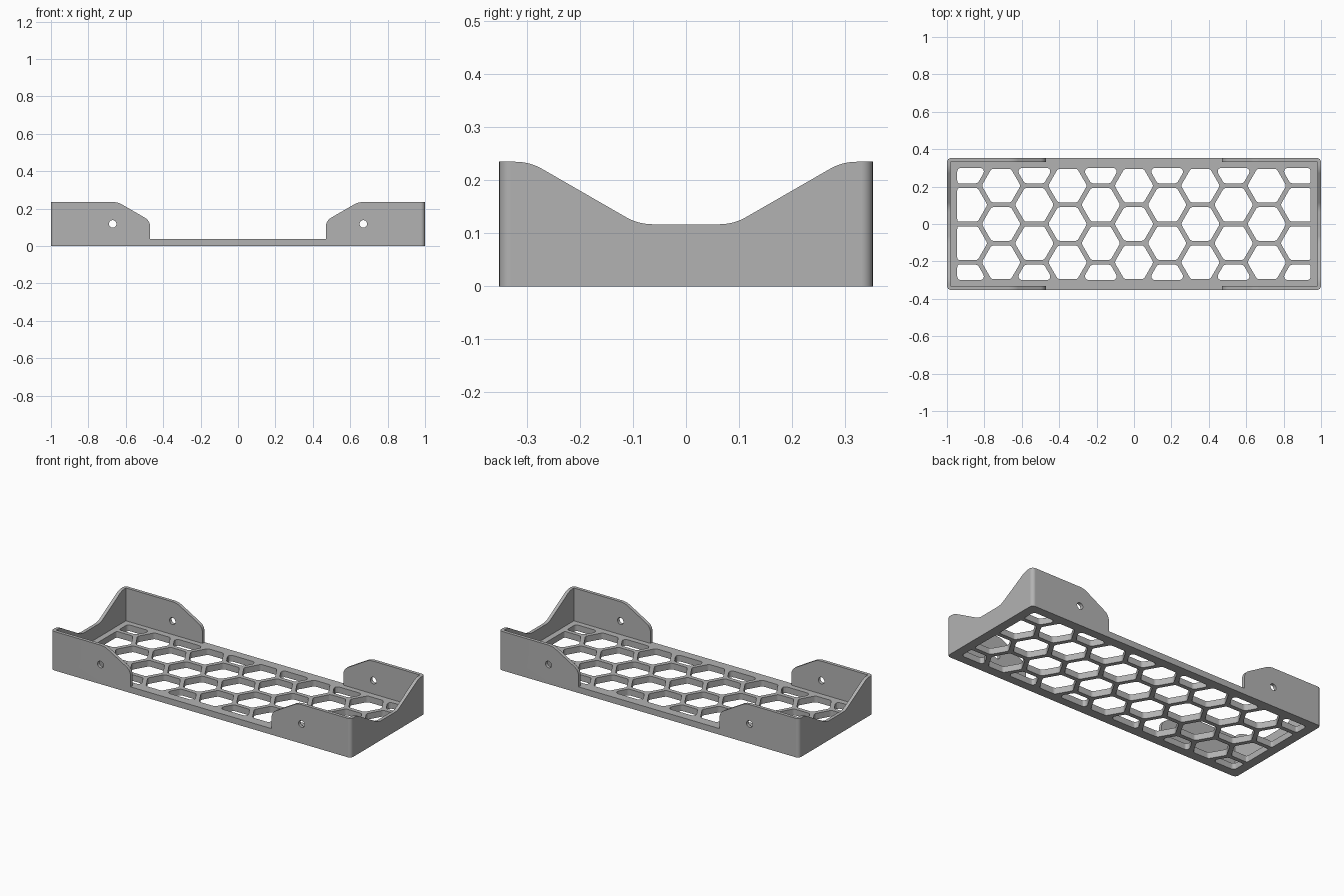
import bpy
import bmesh
import math
from mathutils import Vector

if "Cube" in bpy.data.objects:
    bpy.data.objects.remove(bpy.data.objects["Cube"])

HALF_X, HALF_Y, HEIGHT = 1.0, 0.3525, 0.235
WALL, FLOOR = 0.02, 0.037
WINDOW_X, WINDOW_Y = 0.945, 0.30
PITCH, RIB = 0.205, 0.025


def fillet(points, radii, steps=6):
    """Round each corner of a closed 2D outline."""
    out, n = [], len(points)
    for i, r in enumerate(radii):
        p = Vector(points[i])
        a = (Vector(points[i - 1]) - p)
        b = (Vector(points[(i + 1) % n]) - p)
        half = a.angle(b) / 2
        reach = min(r / math.tan(half), a.length * 0.45, b.length * 0.45)
        if r == 0 or reach < 0.001:
            out.append(p)
            continue
        a.normalize()
        b.normalize()
        center = p + (a + b).normalized() * reach / math.cos(half)
        start, end = p + a * reach - center, p + b * reach - center
        sweep = start.angle_signed(end)
        turn = math.atan2(start.y, start.x)
        for s in range(steps + 1):
            t = turn - sweep * s / steps
            out.append(center + Vector((math.cos(t), math.sin(t))) * start.length)
    return out


def clip(points, axis, limit, sign):
    """Keep the part of an outline with sign * coordinate below the limit."""
    out = []
    for i, q in enumerate(points):
        p = points[i - 1]
        dp, dq = sign * p[axis] - limit, sign * q[axis] - limit
        if dp * dq < 0:
            out.append(p.lerp(q, dp / (dp - dq)))
        if dq <= 0:
            out.append(q)
    return out


def prism(name, outlines, axis, low, high):
    """Extrude closed outlines along x, y or z into one object."""
    place = {"x": lambda u, v, w: (w, u, v),
             "y": lambda u, v, w: (u, w, v),
             "z": lambda u, v, w: (u, v, w)}[axis]
    bm = bmesh.new()
    for outline in outlines:
        face = bm.faces.new([bm.verts.new(place(p[0], p[1], low)) for p in outline])
        move = bmesh.ops.extrude_face_region(bm, geom=[face])["geom"]
        verts = [g for g in move if isinstance(g, bmesh.types.BMVert)]
        bmesh.ops.translate(bm, verts=verts, vec=place(0, 0, high - low))
    bmesh.ops.recalc_face_normals(bm, faces=bm.faces)
    mesh = bpy.data.meshes.new(name)
    bm.to_mesh(mesh)
    bm.free()
    obj = bpy.data.objects.new(name, mesh)
    bpy.context.collection.objects.link(obj)
    return obj


def cut(body, cutter):
    """Subtract a cutter from the body and discard it."""
    cutter.hide_render = True
    bpy.context.view_layer.objects.active = body
    mod = body.modifiers.new("cut", "BOOLEAN")
    mod.operation, mod.solver, mod.object = "DIFFERENCE", "EXACT", cutter
    bpy.ops.object.modifier_apply(modifier=mod.name)
    bpy.data.objects.remove(cutter)


def rectangle(x, y):
    return [(-x, -y), (x, -y), (x, y), (-x, y)]


def mirrored(half, radii):
    """Close a right-hand profile with its mirror image."""
    return fillet(half + [(-u, v) for u, v in reversed(half)], radii + radii[::-1])


# Solid block with rounded upright corners, then hollowed out
tray = prism("tray", [fillet(rectangle(HALF_X, HALF_Y), [0.022] * 4)], "z", 0, 0.3)
cut(tray, prism("pocket", [rectangle(HALF_X - WALL, HALF_Y - WALL)], "z", FLOOR, 1))

# Open gap between the long-side corner brackets
gap = mirrored([(0.47, FLOOR), (0.47, 0.135), (0.643, HEIGHT), (2, HEIGHT), (2, 1)],
               [0, 0.055, 0.1, 0, 0])
cut(tray, prism("side_gap", [gap], "y", -1, 1))

# Sloped dip in the end walls
dip = mirrored([(0.09, 0.117), (0.295, HEIGHT), (1, HEIGHT), (1, 1)], [0.1, 0.1, 0, 0])
cut(tray, prism("end_dip", [dip], "x", -2, 2))

# Screw holes through the brackets
ring = [math.tau * i / 24 for i in range(24)]
holes = [[(x + 0.02 * math.cos(t), 0.118 + 0.02 * math.sin(t)) for t in ring]
         for x in (-0.67, 0.67)]
cut(tray, prism("screw_holes", holes, "y", -1, 1))

# Honeycomb openings in the floor, trimmed to the frame
cells = []
radius = (PITCH - RIB) / math.sqrt(3)
for col in range(-5, 6):
    for row in range(-2, 3):
        x = col * PITCH * math.sqrt(3) / 2
        y = (row + 0.5 * (col % 2)) * PITCH
        cell = [Vector((x + radius * math.cos(k * math.pi / 3),
                        y + radius * math.sin(k * math.pi / 3))) for k in range(6)]
        for axis, limit in ((0, WINDOW_X), (1, WINDOW_Y)):
            for sign in (-1, 1):
                cell = clip(cell, axis, limit, sign)
        if len(cell) > 2:
            cells.append(fillet(cell, [0.02] * len(cell), 4))
cut(tray, prism("honeycomb", cells, "z", -0.5, 0.1))

# Plain grey plastic
grey = bpy.data.materials.new("grey plastic")
grey.use_nodes = True
color = (0.45, 0.45, 0.45, 1)
grey.diffuse_color = color
grey.node_tree.nodes["Principled BSDF"].inputs["Base Color"].default_value = color
tray.data.materials.clear()
tray.data.materials.append(grey)
for face in tray.data.polygons:
    face.material_index = 0

# Smooth the fillets while keeping hard edges
bpy.ops.object.select_all(action="DESELECT")
tray.select_set(True)
bpy.context.view_layer.objects.active = tray
bpy.ops.object.shade_smooth_by_angle(angle=math.radians(25))
tray.modifiers.new("even_normals", "WEIGHTED_NORMAL").keep_sharp = True
